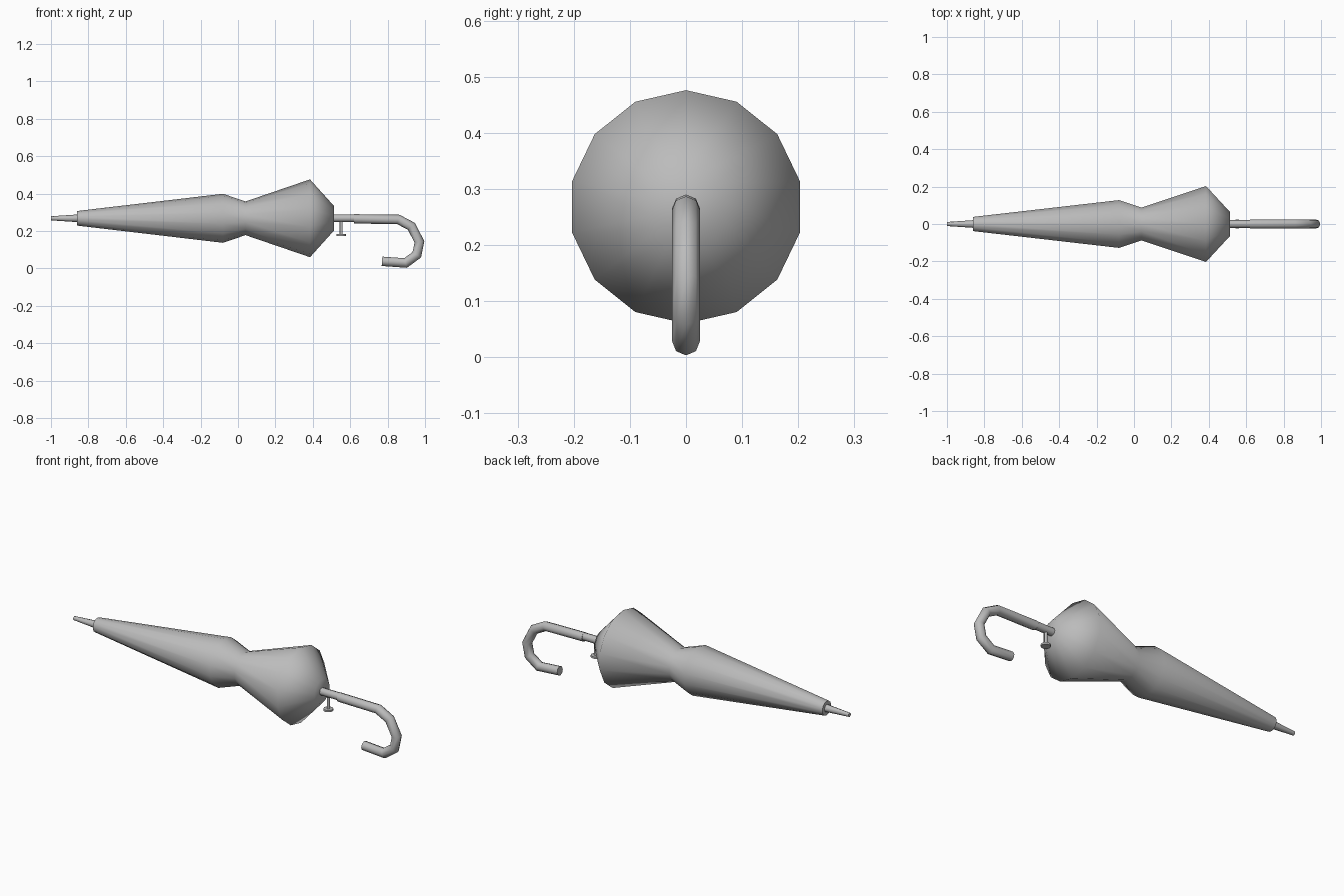
import bpy, bmesh, math
from mathutils import Vector

cube = bpy.data.objects.get("Cube")
if cube:
    bpy.data.objects.remove(cube, do_unlink=True)

grey = bpy.data.materials.new("plain grey")
grey.use_nodes = True
colour = (0.5, 0.5, 0.5, 1)
grey.diffuse_color = colour
grey.node_tree.nodes["Principled BSDF"].inputs["Base Color"].default_value = colour

SIDE = Vector((0, 1, 0))
AXIS = 0.268  # height of the shaft


def sweep(name, points, sides):
    """Closed tube through (x, z, radius) points, with mitred bends."""
    path = [Vector((x, 0, z)) for x, z, r in points]
    bm = bmesh.new()
    rings = []
    for i, (x, z, r) in enumerate(points):
        before = path[i] - path[i - 1] if i else path[1] - path[0]
        after = path[i + 1] - path[i] if i + 1 < len(path) else before
        before, after = before.normalized(), after.normalized()
        tangent = (before + after).normalized()
        miter = 1 / tangent.dot(before)
        across = SIDE.cross(tangent) * miter
        ring = []
        for k in range(sides):
            a = math.tau * k / sides
            ring.append(bm.verts.new(path[i] + r * (math.cos(a) * across + math.sin(a) * SIDE)))
        rings.append(ring)
    for low, high in zip(rings, rings[1:]):
        for k in range(sides):
            n = (k + 1) % sides
            bm.faces.new((low[k], low[n], high[n], high[k]))
    bm.faces.new(rings[0])
    bm.faces.new(rings[-1])
    bmesh.ops.recalc_face_normals(bm, faces=bm.faces)
    mesh = bpy.data.meshes.new(name)
    bm.to_mesh(mesh)
    bm.free()
    mesh.materials.append(grey)
    obj = bpy.data.objects.new(name, mesh)
    bpy.context.collection.objects.link(obj)
    bpy.ops.object.select_all(action="DESELECT")
    obj.select_set(True)
    bpy.context.view_layer.objects.active = obj
    bpy.ops.object.shade_smooth_by_angle(angle=math.radians(75))
    return obj


# Furled canopy, pinched where it is strapped
canopy = [(-0.86, 0.039), (-0.08, 0.131), (0.04, 0.09), (0.385, 0.208), (0.513, 0.066)]
sweep("canopy", [(x, AXIS, r) for x, r in canopy], 14)

# Tip and shaft
sweep("tip", [(-1, AXIS, 0.011), (-0.85, AXIS, 0.021)], 8)
sweep("shaft", [(0.5, AXIS, 0.021), (0.64, AXIS, 0.021)], 8)

# Hooked handle
hook = [(0.62, 0.265), (0.857, 0.262), (0.927, 0.225), (0.97, 0.142),
        (0.956, 0.073), (0.896, 0.029), (0.77, 0.038)]
sweep("handle", [(x, z, 0.025) for x, z in hook], 8)

# Release button under the shaft
sweep("button_stem", [(0.552, 0.18, 0.008), (0.552, AXIS, 0.008)], 8)
sweep("button_cap", [(0.552, 0.174, 0.025), (0.552, 0.184, 0.025)], 10)
